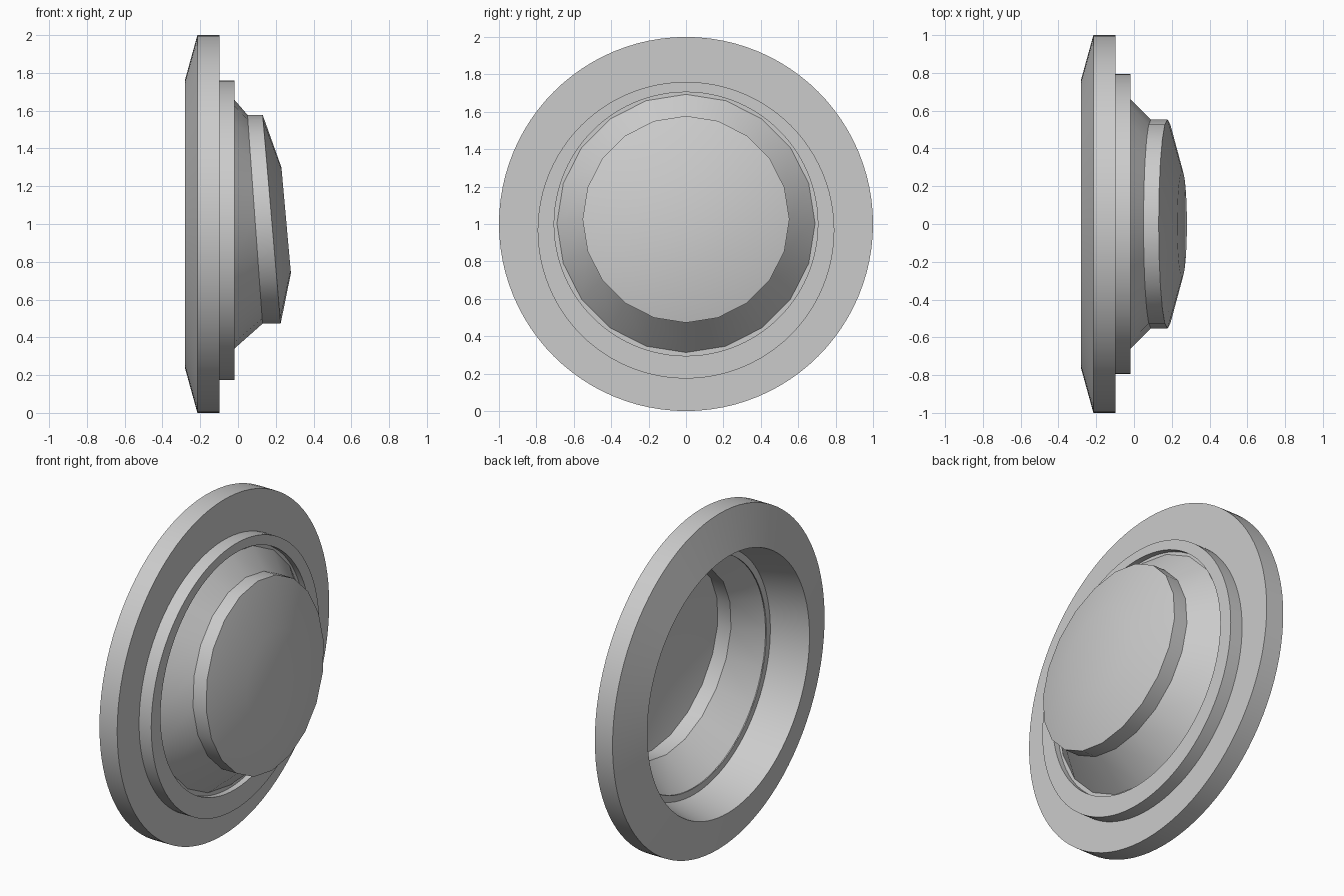
import bpy, bmesh, math

if "Cube" in bpy.data.objects:
    bpy.data.objects.remove(bpy.data.objects["Cube"])

grey = bpy.data.materials.new("plain grey")
grey.diffuse_color = (0.6, 0.6, 0.6, 1)
grey.use_nodes = True
grey.node_tree.nodes["Principled BSDF"].inputs["Base Color"].default_value = grey.diffuse_color


def loft(name, sections, sides, closed):
    """Bridge circles around the x axis. Section: x, radius, centre z, x lean per unit of height."""
    bm = bmesh.new()
    loops = []
    for x, r, cz, lean in sections:
        loop = []
        for i in range(sides):
            a = 2 * math.pi * i / sides
            y, h = r * math.sin(a), r * math.cos(a)
            loop.append(bm.verts.new((x - lean * h, y, cz + h)))
        loops.append(loop)
    pairs = list(zip(loops, loops[1:]))
    if closed:
        pairs.append((loops[-1], loops[0]))
    else:
        bm.faces.new(loops[-1])
    for a, b in pairs:
        for i in range(sides):
            j = (i + 1) % sides
            bm.faces.new((a[i], a[j], b[j], b[i]))
    bmesh.ops.recalc_face_normals(bm, faces=bm.faces)
    mesh = bpy.data.meshes.new(name)
    bm.to_mesh(mesh)
    bm.free()
    mesh.materials.append(grey)
    obj = bpy.data.objects.new(name, mesh)
    bpy.context.collection.objects.link(obj)
    bpy.ops.object.select_all(action='DESELECT')
    obj.select_set(True)
    bpy.context.view_layer.objects.active = obj
    bpy.ops.object.shade_smooth_by_angle(angle=math.radians(30))
    return obj


# Outer bezel: sloped back, slightly lowered front step, tapered bore and thin inner lip
loft("bezel_ring", [
    (-0.28, 0.765, 1.0, 0),
    (-0.215, 1.0, 1.0, 0),
    (-0.098, 1.0, 1.0, 0),
    (-0.098, 0.793, 0.967, 0),
    (-0.018, 0.793, 0.967, 0),
    (-0.018, 0.705, 1.0, 0),
    (-0.052, 0.705, 1.0, 0),
    (-0.052, 0.675, 1.0, 0),
    (-0.058, 0.675, 1.0, 0),
    (-0.058, 0.713, 1.0, 0),
], 96, True)

# Hollow faceted button: flared base, tilted rim band and shallow cap
loft("tilted_button", [
    (-0.05, 0.69, 1.003, 0),
    (0.09, 0.553, 1.025, 0.072),
    (0.178, 0.553, 1.025, 0.086),
    (0.255, 0.28, 1.02, 0.09),
], 20, False)
